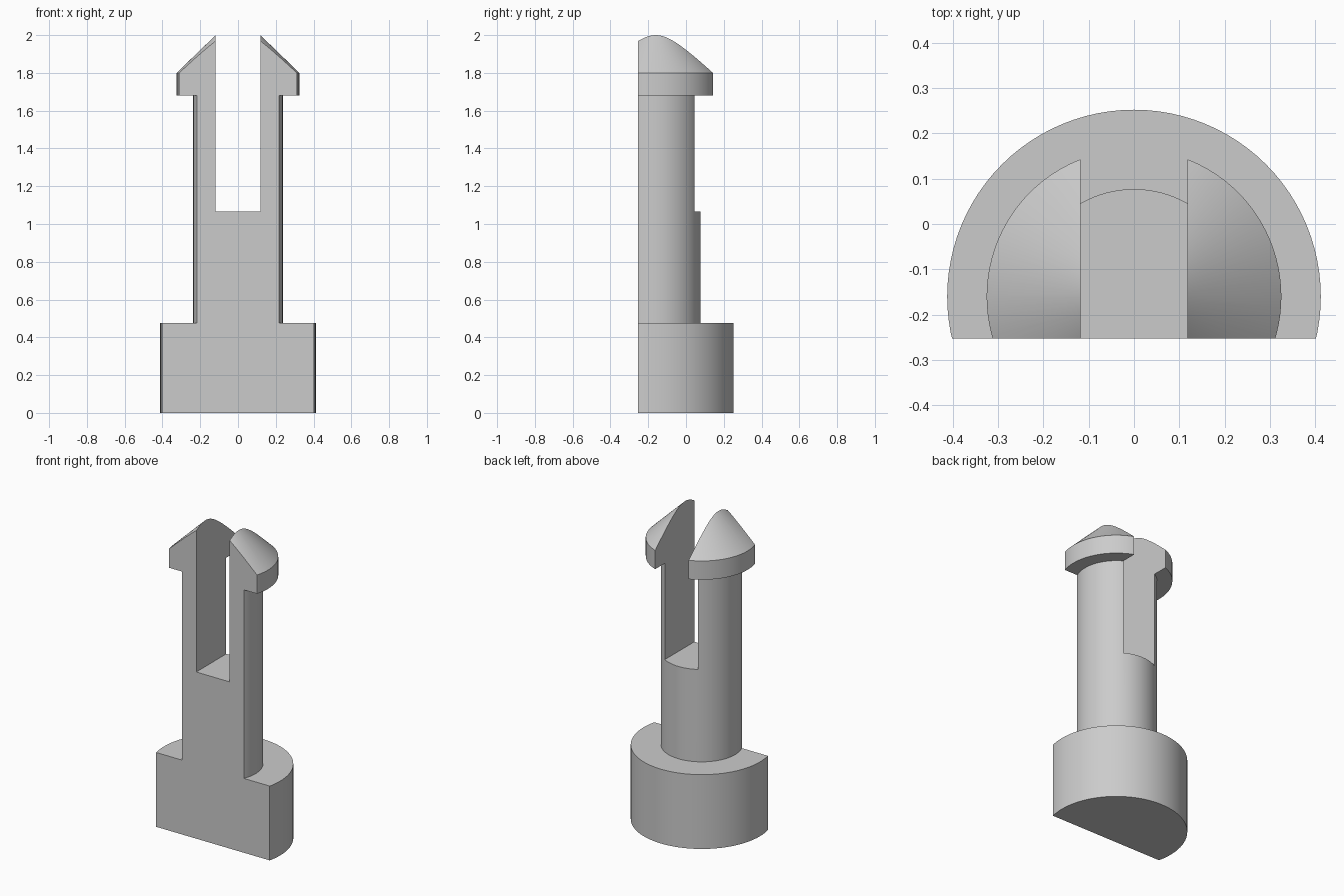
import bpy, bmesh, math
from mathutils import Vector

cube = bpy.data.objects.get("Cube")
if cube:
    bpy.data.objects.remove(cube, do_unlink=True)

AXIS_Y = -0.16      # centre line of the round pin
FLAT_Y = -0.253     # flat front face
SLOT_HALF = 0.118
SLOT_FLOOR = 1.065
SEGMENTS = 96

grey = bpy.data.materials.new("plain grey")
grey.use_nodes = True
grey.diffuse_color = (0.6, 0.6, 0.6, 1)
grey.node_tree.nodes["Principled BSDF"].inputs["Base Color"].default_value = (0.6, 0.6, 0.6, 1)


def add_object(name, bm):
    bmesh.ops.recalc_face_normals(bm, faces=bm.faces)
    mesh = bpy.data.meshes.new(name)
    bm.to_mesh(mesh)
    bm.free()
    mesh.materials.append(grey)
    obj = bpy.data.objects.new(name, mesh)
    bpy.context.collection.objects.link(obj)
    return obj


# Turned pin: base, shaft, collar and conical tip (radius, height)
profile = [(0, 0), (0.412, 0), (0.412, 0.475), (0.237, 0.475), (0.237, 1.68),
           (0.325, 1.68), (0.325, 1.8), (0.118, 2.0), (0, 2.0)]
bm = bmesh.new()
points = [bm.verts.new((r, AXIS_Y, z)) for r, z in profile]
edges = [bm.edges.new(pair) for pair in zip(points, points[1:])]
bmesh.ops.spin(bm, geom=points + edges, cent=(0, AXIS_Y, 0), axis=(0, 0, 1),
               angle=math.tau, steps=SEGMENTS, use_merge=False)
bmesh.ops.remove_doubles(bm, verts=bm.verts, dist=0.0001)

# Slice the front flat and close the cut
cut = bmesh.ops.bisect_plane(bm, geom=bm.verts[:] + bm.edges[:] + bm.faces[:],
                             plane_co=(0, FLAT_Y, 0), plane_no=(0, -1, 0), clear_outer=True)
rim = [e for e in cut["geom_cut"] if isinstance(e, bmesh.types.BMEdge)]
bmesh.ops.contextual_create(bm, geom=rim)
pin = add_object("slotted_pin", bm)

# Slot that splits the upper shaft into two prongs
bm = bmesh.new()
bmesh.ops.create_cube(bm, size=1)
bmesh.ops.scale(bm, verts=bm.verts, vec=(2 * SLOT_HALF, 2, 2))
bmesh.ops.translate(bm, verts=bm.verts, vec=Vector((0, 0, SLOT_FLOOR + 1)))
cutter = add_object("slot_cutter", bm)
cutter.hide_render = True

slot = pin.modifiers.new("slot", 'BOOLEAN')
slot.operation = 'DIFFERENCE'
slot.solver = 'EXACT'
slot.object = cutter

bpy.ops.object.select_all(action='DESELECT')
bpy.context.view_layer.objects.active = pin
pin.select_set(True)
bpy.ops.object.modifier_apply(modifier="slot")
bpy.data.objects.remove(cutter, do_unlink=True)
bpy.ops.object.shade_smooth_by_angle(angle=math.radians(30))
